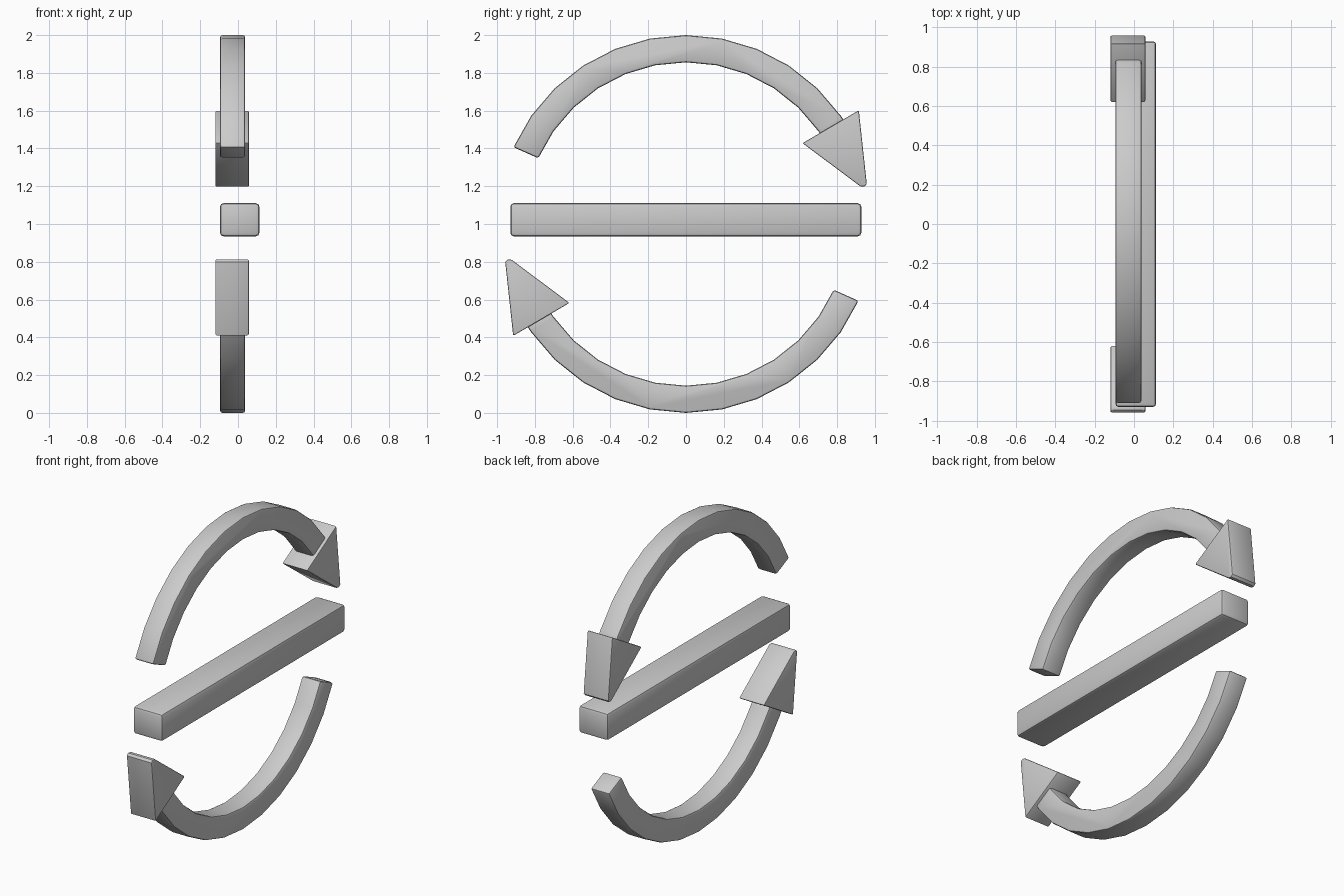
import bpy, bmesh, math
from mathutils import Matrix, Vector

if "Cube" in bpy.data.objects:
    bpy.data.objects.remove(bpy.data.objects["Cube"])


def prism(name, outline, x0, x1, bevel, turn_z=None):
    """Extrude a (y, z) outline from x0 to x1 and soften its hard edges.
    turn_z: turn the part half a revolution about the x axis at that height."""
    bm = bmesh.new()
    face = bm.faces.new([bm.verts.new((x0, y, z)) for y, z in outline])
    ext = bmesh.ops.extrude_face_region(bm, geom=[face])
    bmesh.ops.translate(bm, vec=(x1 - x0, 0, 0),
                        verts=[g for g in ext["geom"] if isinstance(g, bmesh.types.BMVert)])
    if turn_z is not None:
        bmesh.ops.rotate(bm, verts=bm.verts, cent=Vector((0, 0, turn_z)),
                         matrix=Matrix.Rotation(math.pi, 3, 'X'))
    bmesh.ops.recalc_face_normals(bm, faces=bm.faces)
    hard = [e for e in bm.edges if e.calc_face_angle(0) > math.radians(50)]
    bmesh.ops.bevel(bm, geom=hard, offset=bevel, segments=2, profile=0.5,
                    affect='EDGES', clamp_overlap=True)
    me = bpy.data.meshes.new(name)
    bm.to_mesh(me)
    bm.free()
    ob = bpy.data.objects.new(name, me)
    bpy.context.collection.objects.link(ob)
    bpy.ops.object.select_all(action='DESELECT')
    ob.select_set(True)
    bpy.context.view_layer.objects.active = ob
    bpy.ops.object.shade_smooth_by_angle(angle=math.radians(30))
    return ob


# Curved shaft outline: even steps, the last one tucked into the arrow head
angles = [math.radians(a) for a in [156 - 11 * i for i in range(12)] + [32.5]]


def arc(radius, angs):
    return [(radius * math.cos(a), 1 + radius * math.sin(a)) for a in angs]


shaft = arc(1.0, angles) + arc(0.856, angles[::-1])

# Arrow head outline with a blunted tip
head = [(0.617, 1.428), (0.915, 1.602), (0.957, 1.212), (0.945, 1.197), (0.922, 1.2)]

# The lower arrow is the upper one turned half a revolution
for side, shaft_turn, head_turn in (("upper", None, None), ("lower", 1.0, 1.005)):
    prism(side + "_arrow_shaft", shaft, -0.095, 0.038, 0.012, shaft_turn)
    prism(side + "_arrow_head", head, -0.12, 0.058, 0.007, head_turn)

# Straight middle bar
bar = [(-0.93, 0.935), (0.928, 0.935), (0.928, 1.11), (-0.93, 1.11)]
prism("middle_bar", bar, -0.095, 0.113, 0.018)
